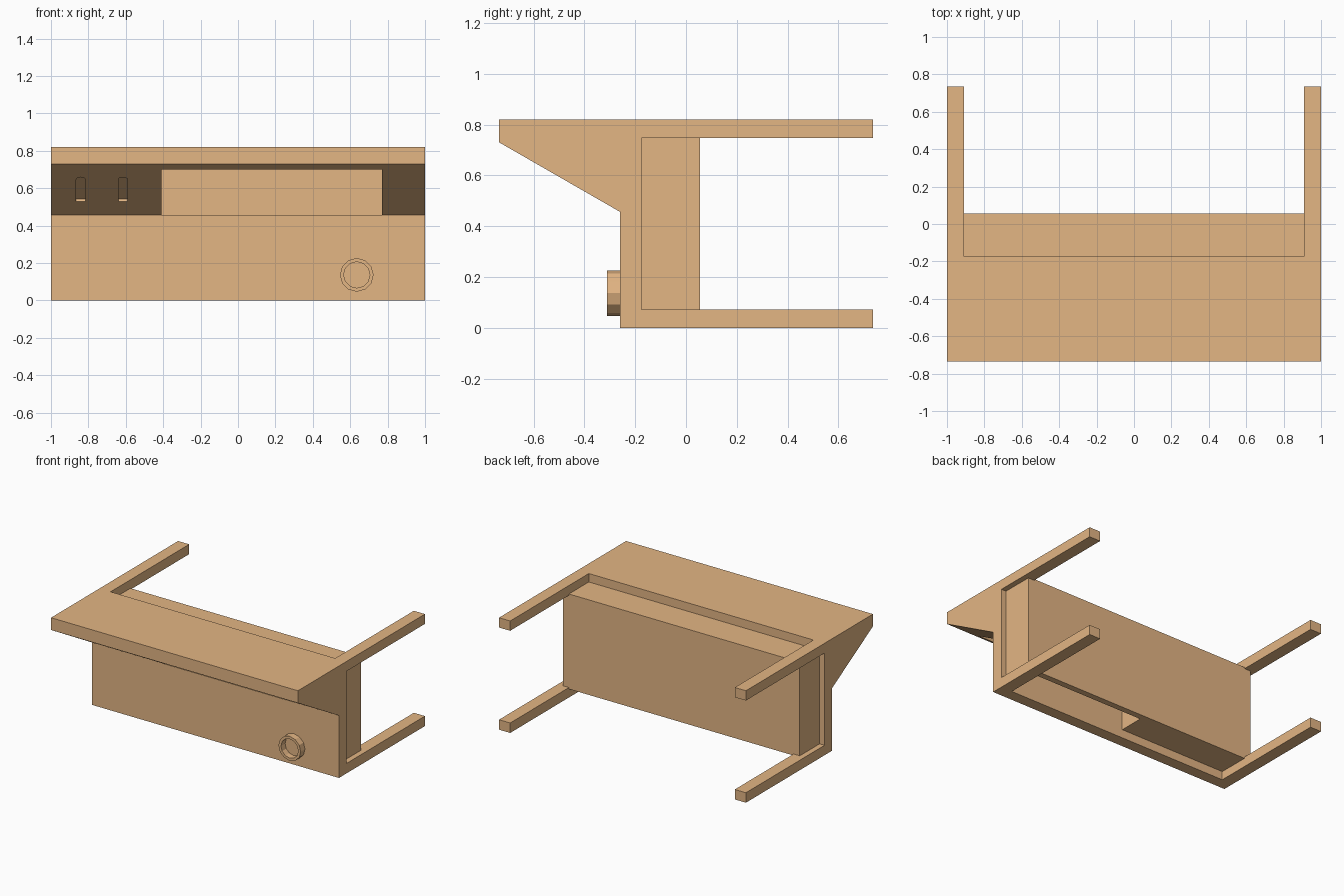
import bpy, bmesh, math
from mathutils import Vector

if "Cube" in bpy.data.objects:
    bpy.data.objects.remove(bpy.data.objects["Cube"])

tan = bpy.data.materials.new("tan")
tan.diffuse_color = (0.77, 0.465, 0.23, 1)
tan.use_nodes = True
tan.node_tree.nodes["Principled BSDF"].inputs["Base Color"].default_value = tan.diffuse_color


def finish(name, bm):
    bmesh.ops.recalc_face_normals(bm, faces=bm.faces)
    me = bpy.data.meshes.new(name)
    bm.to_mesh(me)
    bm.free()
    ob = bpy.data.objects.new(name, me)
    me.materials.append(tan)
    bpy.context.collection.objects.link(ob)
    return ob


def prism(name, points, direction):
    """Extrude a closed outline of 3D points along a direction."""
    bm = bmesh.new()
    face = bm.faces.new([bm.verts.new(p) for p in points])
    new = bmesh.ops.extrude_face_region(bm, geom=[face])["geom"]
    verts = [v for v in new if isinstance(v, bmesh.types.BMVert)]
    bmesh.ops.translate(bm, verts=verts, vec=direction)
    # the starting face is kept by the extrusion only when needed to close the solid
    edges = [e for e in bm.edges if e.is_boundary]
    if edges:
        bmesh.ops.holes_fill(bm, edges=edges)
    return finish(name, bm)


def block(name, x0, x1, y0, y1, z0, z1):
    pts = [(x0, y0, z0), (x1, y0, z0), (x1, y1, z0), (x0, y1, z0)]
    return prism(name, pts, (0, 0, z1 - z0))


def profile_x(name, outline, x0, x1):
    return prism(name, [(x0, y, z) for y, z in outline], (x1 - x0, 0, 0))


def cut(target, cutter):
    mod = target.modifiers.new("cut", "BOOLEAN")
    mod.operation = "DIFFERENCE"
    mod.solver = "EXACT"
    mod.object = cutter
    bpy.context.view_layer.objects.active = target
    bpy.ops.object.modifier_apply(modifier=mod.name)
    bpy.data.objects.remove(cutter)


# Front housing: wall with an overhanging sloped hood
housing = profile_x("front_housing", [
    (-0.735, 0.82), (-0.735, 0.73), (-0.26, 0.457),
    (-0.26, 0), (-0.175, 0), (-0.175, 0.82)], -1, 1)

# Wide recess under the hood, with its upper lip square to the slope
cut(housing, profile_x("recess_cutter", [
    (-0.733, 0.613), (-0.648, 0.76), (-0.22, 0.76), (-0.22, 0.457), (-0.4, 0.457)],
    -0.41, 0.77))

# Two slots with round tops, cut square to the slope
up = Vector((0, -0.475, 0.275)).normalized()
side = Vector((1, 0, 0))
inward = Vector((0, up.z, -up.y))
for x in (-0.84, -0.615):
    z = 0.595
    mid = Vector((x, -0.26 - 0.475 * (z - 0.457) / 0.275, z))
    shape = [(-0.025, -0.13), (0.025, -0.13)]
    shape += [(0.025 * math.cos(math.pi * i / 8), 0.105 + 0.025 * math.sin(math.pi * i / 8))
              for i in range(9)]
    pts = [mid - inward * 0.05 + side * u + up * v for u, v in shape]
    cut(housing, prism("slot_cutter", pts, inward * 0.066))

# Rear box held between the arms, with an opening underneath
box = block("rear_box", -0.96, 0.96, -0.176, 0.055, 0.062, 0.758)
cut(box, block("opening_cutter", -0.045, 0.87, -0.175, 0.01, 0.0, 0.5))

# Four arms reaching back from the corners
for x0, x1, s in ((-1, -0.91, "left"), (0.91, 1, "right")):
    for z0, z1, h in ((0, 0.073, "lower"), (0.748, 0.82, "upper")):
        block(f"{h}_{s}_arm", x0, x1, -0.175, 0.735, z0, z1)

# Twelve-sided collar on the front wall
bm = bmesh.new()
n = 12
profile = [(0.09, -0.26), (0.09, -0.31), (0.07, -0.31), (0.07, -0.262)]
rings = [[bm.verts.new((0.635 + r * math.cos(2 * math.pi * i / n), y,
                        0.137 + r * math.sin(2 * math.pi * i / n)))
          for i in range(n)] for r, y in profile]
for a, b in zip(rings, rings[1:]):
    for i in range(n):
        j = (i + 1) % n
        bm.faces.new((a[i], a[j], b[j], b[i]))
bm.faces.new(rings[-1])
bm.faces.new(rings[0])
finish("collar", bm)
